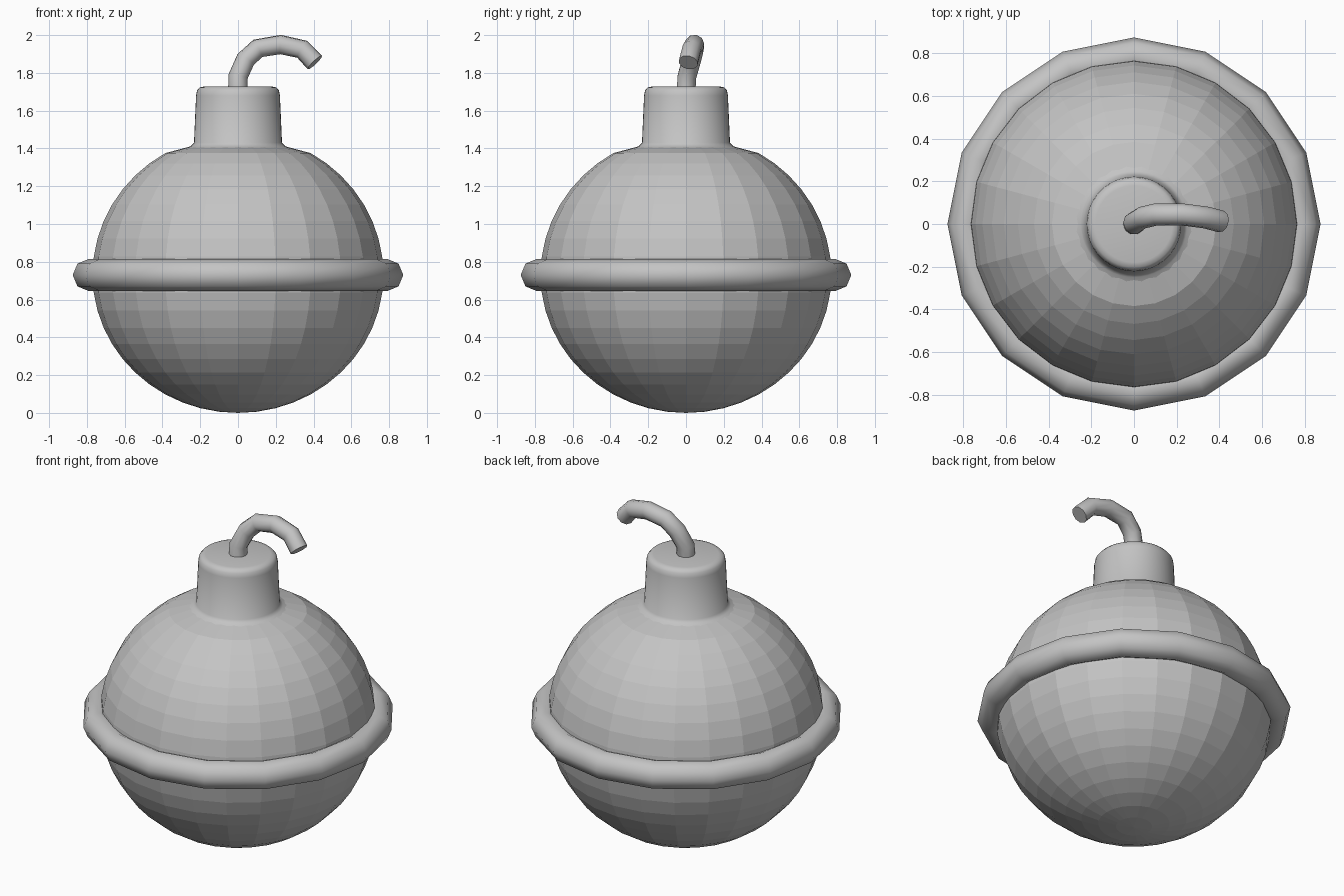
import bpy
import bmesh
from math import cos, sin, pi, radians

cube = bpy.data.objects.get("Cube")
if cube:
    bpy.data.objects.remove(cube)

grey = bpy.data.materials.new("plain_grey")
grey.use_nodes = True
grey.diffuse_color = (0.55, 0.55, 0.55, 1)
grey.node_tree.nodes["Principled BSDF"].inputs["Base Color"].default_value = grey.diffuse_color


def lathe(name, profile, sides, smooth, closed=False):
    """Spin (radius, height) points around the z axis."""
    bm = bmesh.new()
    rings = []
    for r, z in profile:
        if r < 1e-5:
            rings.append([bm.verts.new((0, 0, z))] * sides)
        else:
            rings.append([bm.verts.new((r * cos(2 * pi * i / sides), r * sin(2 * pi * i / sides), z))
                          for i in range(sides)])
    pairs = list(zip(rings, rings[1:]))
    if closed:
        pairs.append((rings[-1], rings[0]))
    for low, high in pairs:
        for i in range(sides):
            j = (i + 1) % sides
            corners = list(dict.fromkeys((low[i], low[j], high[j], high[i])))
            bm.faces.new(corners)
    for face in bm.faces:
        face.smooth = smooth
    bmesh.ops.recalc_face_normals(bm, faces=bm.faces)
    mesh = bpy.data.meshes.new(name)
    bm.to_mesh(mesh)
    bm.free()
    mesh.materials.append(grey)
    obj = bpy.data.objects.new(name, mesh)
    bpy.context.collection.objects.link(obj)
    return obj


# Faceted round body, running up to a shallow shoulder under the neck
MID, RADIUS = 0.73, 0.77
body = []
for step in range(21):
    a = radians(-90 + 7.5 * step)
    rise = 0.73 if a < 0 else 0.745
    body.append((RADIUS * cos(a), MID + rise * sin(a)))
body += [(0.235, 1.415), (0, 1.42)]
lathe("body", body, 24, False)

# Smooth tapered neck with a rounded rim
neck = [(0.30, 1.395), (0.25, 1.412), (0.233, 1.43), (0.222, 1.68),
        (0.217, 1.707), (0.203, 1.723), (0.18, 1.728), (0, 1.728)]
lathe("neck", neck, 48, True)

# Coarse sixteen-sided band around the middle
band = [(0.79 + 0.085 * cos(i * pi / 4), MID + 0.085 * sin(i * pi / 4)) for i in range(8)]
lathe("band", band, 16, True, closed=True)

# Bent fuse
path = [(0, 0, 1.70), (0, 0.005, 1.78), (0.04, 0.03, 1.87), (0.105, 0.045, 1.93),
        (0.225, 0.045, 1.95), (0.34, 0.03, 1.925), (0.407, 0.012, 1.855)]
curve = bpy.data.curves.new("fuse", "CURVE")
curve.dimensions = "3D"
curve.bevel_depth = 0.052
curve.bevel_resolution = 3
curve.use_fill_caps = True
spline = curve.splines.new("POLY")
spline.points.add(len(path) - 1)
for point, co in zip(spline.points, path):
    point.co = (*co, 1)
spline.use_smooth = True
curve.materials.append(grey)
bpy.context.collection.objects.link(bpy.data.objects.new("fuse", curve))
